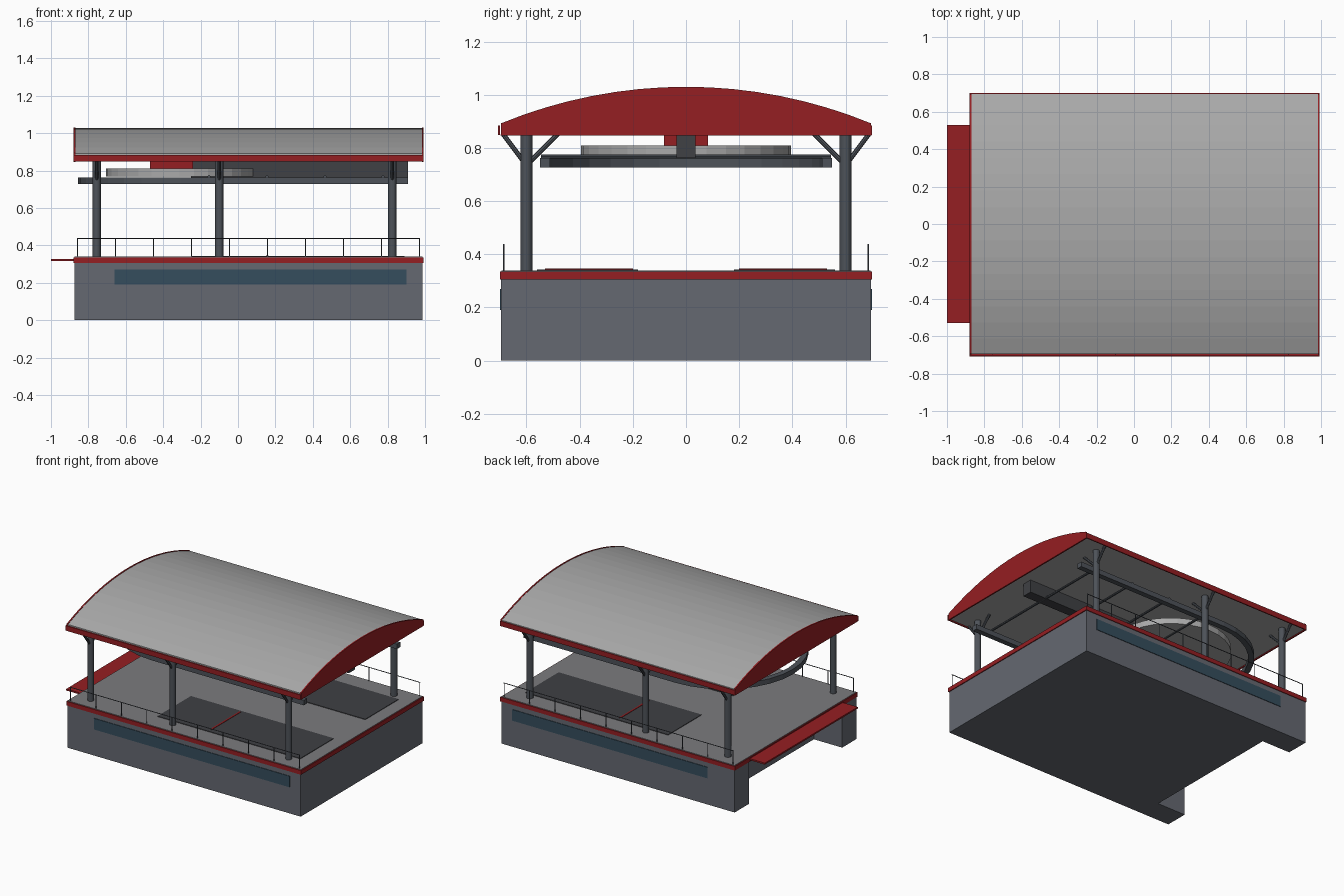
import bpy, bmesh, math
from mathutils import Vector

if "Cube" in bpy.data.objects:
    bpy.data.objects.remove(bpy.data.objects["Cube"])


def material(name, r, g, b):
    m = bpy.data.materials.new(name)
    m.diffuse_color = (r, g, b, 1)
    m.use_nodes = True
    m.node_tree.nodes["Principled BSDF"].inputs["Base Color"].default_value = m.diffuse_color
    return m


RED = material("red_trim", 0.30, 0.013, 0.016)
STEEL = material("dark_steel", 0.075, 0.085, 0.10)
CONCRETE = material("concrete", 0.13, 0.14, 0.165)
DECK = material("deck_grey", 0.20, 0.20, 0.21)
GLASS = material("window_blue", 0.035, 0.075, 0.11)
DARK = material("dark_panel", 0.05, 0.052, 0.058)
ROOF = material("roof_grey", 0.40, 0.40, 0.40)


def finish(name, bm, mat):
    bmesh.ops.recalc_face_normals(bm, faces=bm.faces)
    me = bpy.data.meshes.new(name)
    bm.to_mesh(me)
    bm.free()
    me.materials.append(mat)
    ob = bpy.data.objects.new(name, me)
    bpy.context.collection.objects.link(ob)
    return ob


def box(name, x0, x1, y0, y1, z0, z1, mat):
    bm = bmesh.new()
    bmesh.ops.create_cube(bm, size=1)
    for v in bm.verts:
        v.co = ((x0 + x1) / 2 + v.co.x * (x1 - x0),
                (y0 + y1) / 2 + v.co.y * (y1 - y0),
                (z0 + z1) / 2 + v.co.z * (z1 - z0))
    return finish(name, bm, mat)


def rod(name, a, b, r, mat, sides=12):
    a, b = Vector(a), Vector(b)
    bm = bmesh.new()
    bmesh.ops.create_cone(bm, cap_ends=True, segments=sides, radius1=r, radius2=r, depth=(b - a).length)
    rot = (b - a).to_track_quat('Z', 'Y')
    for v in bm.verts:
        v.co = rot @ v.co + (a + b) / 2
    return finish(name, bm, mat)


def prism(name, pts, shift, mat):
    """Extrude a closed 3D outline along a vector."""
    bm = bmesh.new()
    f = bm.faces.new([bm.verts.new(p) for p in pts])
    ext = bmesh.ops.extrude_face_region(bm, geom=[f])["geom"]
    bmesh.ops.translate(bm, vec=shift, verts=[g for g in ext if isinstance(g, bmesh.types.BMVert)])
    return finish(name, bm, mat)


X0, X1 = -0.875, 0.987

# Base building with a notch in the left end
outline = [(X0, -0.695), (X1, -0.695), (X1, 0.695), (X0, 0.695),
           (X0, 0.53), (-0.65, 0.53), (-0.65, -0.53), (X0, -0.53)]
prism("base", [(x, y, 0) for x, y in outline], (0, 0, 0.306), CONCRETE)
box("deck_trim", -0.88, 0.993, -0.70, 0.70, 0.305, 0.335, RED)
box("deck_floor", -0.874, 0.987, -0.694, 0.694, 0.33, 0.339, DECK)
box("end_ramp", -1.0, -0.87, -0.53, 0.53, 0.316, 0.327, RED)

# Roof: arched solid, red gable ends and red eaves
R, N = 1.831, 16
half = math.asin(0.695 / R)
arc = [(R * math.sin(half * (2 * i / N - 1)), R * math.cos(half * (2 * i / N - 1)) + 1.027 - R)
       for i in range(N + 1)]
lens = [(-0.695, 0.853)] + arc + [(0.695, 0.853)]
prism("roof", [(-0.874, y, z) for y, z in lens], (1.86, 0, 0), ROOF)
gable = [(-0.697, 0.846)] + [(y, z + 0.003) for y, z in arc] + [(0.697, 0.846)]
for name, x in (("left_gable", -0.88), ("right_gable", 0.983)):
    prism(name, [(x, y, z) for y, z in gable], (0.01, 0, 0), RED)

for s, side in ((-1, "front"), (1, "back")):
    box(side + "_eave", -0.88, 0.993, s * 0.70 - 0.008, s * 0.70 + 0.0, 0.848, 0.884, RED)
    # Window strip
    box(side + "_window", -0.66, 0.90, s * 0.695 - 0.004, s * 0.695 + 0.004, 0.19, 0.27, GLASS)
    # Floor panel with marker line
    ya, yb = sorted((s * 0.18, s * 0.56))
    box(side + "_floor_panel", -0.25, 0.89, ya, yb, 0.336, 0.343, DARK)
    ya, yb = sorted((s * 0.20, s * 0.53))
    box(side + "_marker_line", 0.15, 0.162, ya, yb, 0.34, 0.346, RED)
    # Columns with forked braces
    for i, x in enumerate((-0.755, -0.10, 0.825)):
        rod(f"{side}_column_{i}", (x, s * 0.60, 0.33), (x, s * 0.60, 0.856), 0.022, STEEL, 16)
        for j, y in enumerate((0.48, 0.69)):
            rod(f"{side}_brace_{i}_{j}", (x, s * 0.60, 0.735), (x, s * y, 0.855), 0.009, STEEL, 8)
    # Railing
    for i in range(10):
        x = -0.857 + 0.203 * i
        rod(f"{side}_rail_post_{i}", (x, s * 0.686, 0.335), (x, s * 0.686, 0.437), 0.003, STEEL, 6)
    rod(side + "_handrail", (-0.86, s * 0.686, 0.437), (0.973, s * 0.686, 0.437), 0.003, STEEL, 6)


# Overhead U-shaped guide rail
def u_path(r, n=16):
    cx = -0.305
    bend = [(cx - r * math.sin(math.pi * i / n), r * math.cos(math.pi * i / n)) for i in range(n + 1)]
    return [(0.91, r)] + bend + [(0.91, -r)]


prism("guide_rail", [(x, y, 0.727) for x, y in u_path(0.55) + u_path(0.512)[::-1]], (0, 0, 0.036), STEEL)
for i in range(4):
    x = -0.155 + 0.31 * i
    rod(f"cross_beam_{i}", (x, -0.545, 0.768), (x, 0.545, 0.768), 0.008, STEEL, 8)

# Drive wheel, gearbox and main beam
rod("drive_wheel", (-0.312, 0, 0.767), (-0.312, 0, 0.81), 0.395, ROOF, 32)
box("drive_housing", -0.47, -0.24, -0.083, 0.083, 0.805, 0.855, RED)
box("main_beam", -0.25, 0.91, -0.036, 0.036, 0.762, 0.855, DARK)
